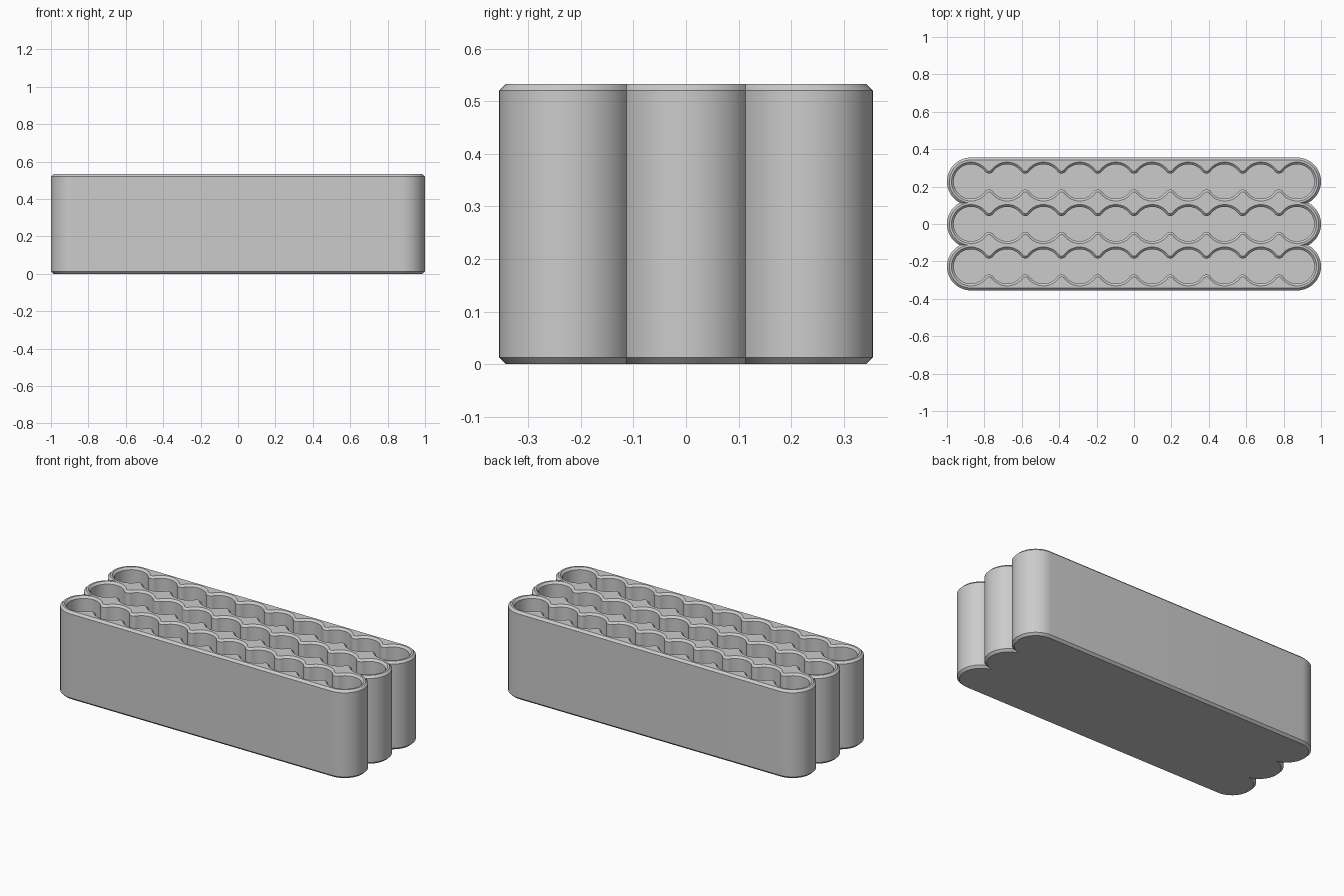
import bpy, bmesh, math

cube = bpy.data.objects.get("Cube")
if cube:
    bpy.data.objects.remove(cube)

HEIGHT = 0.533
CHAMFER = 0.013
ROW_PITCH = 0.227
CELLS = 10
END_X = 0.872               # centre of the rounded ends
CELL_PITCH = 2 * END_X / (CELLS - 1)
OUTER_R = 0.128
CELL_R = 0.092
FILLET_R = 0.028            # rounding of the ridges between cells
FLOOR_Z = 0.03
RIM = 0.012


def arc(cx, cy, r, a0, a1, steps):
    return [(cx + r * math.cos(a0 + (a1 - a0) * i / steps),
             cy + r * math.sin(a0 + (a1 - a0) * i / steps)) for i in range(steps + 1)]


def turned(points):
    """Half outline plus the same half turned by 180 degrees."""
    return points + [(-x, -y) for x, y in points]


def body_outline(inset):
    """Three merged round-ended rows."""
    r = OUTER_R - inset
    notch = math.asin(ROW_PITCH / 2 / r)
    half = math.pi / 2
    pts = arc(END_X, -ROW_PITCH, r, -half, notch, 24)
    pts += arc(END_X, 0, r, -notch, notch, 24)[1:-1]
    pts += arc(END_X, ROW_PITCH, r, -notch, half, 24)
    return turned(pts)


def pocket_outline(grow, row_y):
    """Chain of round cells joined by filleted necks."""
    r, f = CELL_R + grow, FILLET_R - grow
    dx = CELL_PITCH / 2
    h = math.sqrt((CELL_R + FILLET_R) ** 2 - dx ** 2)
    a = math.atan2(h, dx)
    pts = arc(END_X, 0, r, -math.pi / 2, math.pi - a, 40)
    for i in range(1, CELLS):
        x = END_X - i * CELL_PITCH
        pts += arc(x + dx, h, f, -a, a - math.pi, 10)[1:-1]
        end = math.pi - a if i < CELLS - 1 else math.pi / 2
        pts += arc(x, 0, r, a, end, 20 if i < CELLS - 1 else 10)
    return [(x, y + row_y) for x, y in turned(pts[:-1])]


def add_loop(bm, points, z):
    return [bm.verts.new((x, y, z)) for x, y in points]


def loft(bm, low, high):
    n = len(low)
    for i in range(n):
        j = (i + 1) % n
        bm.faces.new((low[i], low[j], high[j], high[i]))


def loop_edges(bm, loop):
    return [bm.edges.get((loop[i - 1], loop[i])) for i in range(len(loop))]


bm = bmesh.new()

# Outer shell with chamfered foot and top edge
levels = [(CHAMFER, 0), (0, CHAMFER), (0, HEIGHT - CHAMFER), (CHAMFER, HEIGHT)]
shell = [add_loop(bm, body_outline(inset), z) for inset, z in levels]
for low, high in zip(shell, shell[1:]):
    loft(bm, low, high)
bm.faces.new(shell[0])
top_edges = loop_edges(bm, shell[-1])

# Scalloped pockets with chamfered rims
for row in (-1, 0, 1):
    y = row * ROW_PITCH
    levels = [(0, FLOOR_Z), (0, HEIGHT - RIM), (RIM, HEIGHT)]
    pocket = [add_loop(bm, pocket_outline(grow, y), z) for grow, z in levels]
    for low, high in zip(pocket, pocket[1:]):
        loft(bm, low, high)
    bm.faces.new(pocket[0])
    top_edges += loop_edges(bm, pocket[-1])

# Flat top around the pockets
bmesh.ops.triangle_fill(bm, use_beauty=True, use_dissolve=False,
                        edges=top_edges, normal=(0, 0, 1))
bmesh.ops.recalc_face_normals(bm, faces=bm.faces)

mesh = bpy.data.meshes.new("cell_tray")
bm.to_mesh(mesh)
bm.free()
tray = bpy.data.objects.new("cell_tray", mesh)
bpy.context.collection.objects.link(tray)

# Plain grey plastic
grey = bpy.data.materials.new("light_grey")
grey.use_nodes = True
grey.diffuse_color = (0.6, 0.6, 0.6, 1)
grey.node_tree.nodes["Principled BSDF"].inputs["Base Color"].default_value = (0.6, 0.6, 0.6, 1)
mesh.materials.append(grey)

bpy.ops.object.select_all(action="DESELECT")
tray.select_set(True)
bpy.context.view_layer.objects.active = tray
bpy.ops.object.shade_smooth_by_angle(angle=math.radians(30))
